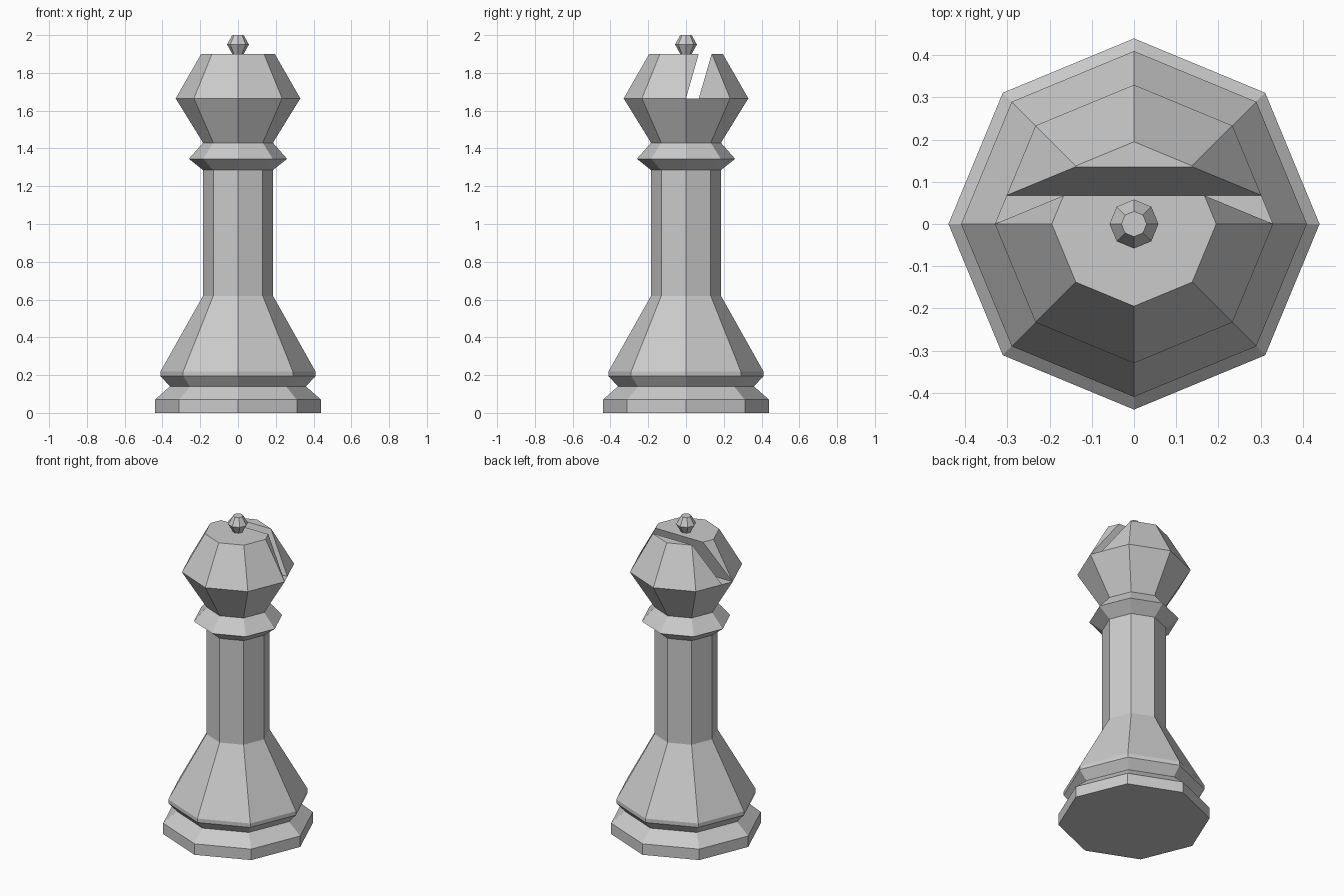
import bpy, bmesh
from math import cos, sin, tau

if "Cube" in bpy.data.objects:
    bpy.data.objects.remove(bpy.data.objects["Cube"])

SIDES = 8

def mesh_object(name, bm):
    bmesh.ops.recalc_face_normals(bm, faces=bm.faces)
    me = bpy.data.meshes.new(name)
    bm.to_mesh(me)
    bm.free()
    ob = bpy.data.objects.new(name, me)
    bpy.context.collection.objects.link(ob)
    return ob

def turned(name, profile):
    """Closed, faceted solid turned from (radius, height) points."""
    bm = bmesh.new()
    rings = [[bm.verts.new((r * cos(tau * i / SIDES), r * sin(tau * i / SIDES), z))
              for i in range(SIDES)] for r, z in profile]
    for a, b in zip(rings, rings[1:]):
        for i in range(SIDES):
            j = (i + 1) % SIDES
            bm.faces.new((a[i], a[j], b[j], b[i]))
    bm.faces.new(rings[0])
    bm.faces.new(rings[-1])
    return mesh_object(name, bm)

# Base, flared skirt, stem, collar and head in one turned piece
body = turned("body", [
    (0.44, 0), (0.44, 0.07), (0.36, 0.14), (0.41, 0.195), (0.41, 0.22),
    (0.185, 0.62), (0.185, 1.285), (0.26, 1.345), (0.185, 1.43),
    (0.33, 1.665), (0.195, 1.90)])

# Small finial on the top
turned("finial", [(0.03, 1.90), (0.058, 1.95), (0.03, 2.0)])

# Slanted slot cutter: parallelogram in y-z, extended above the head
bm = bmesh.new()
slot = [(0.0, 1.665), (0.068, 1.665), (0.164, 2.0), (0.096, 2.0)]
face = bm.faces.new([bm.verts.new((-0.5, y, z)) for y, z in slot])
ext = bmesh.ops.extrude_face_region(bm, geom=[face])
bmesh.ops.translate(bm, vec=(1, 0, 0),
                    verts=[v for v in ext["geom"] if isinstance(v, bmesh.types.BMVert)])
cutter = mesh_object("slot_cutter", bm)
cutter.hide_render = True
cutter.display_type = 'WIRE'

cut = body.modifiers.new("slot", 'BOOLEAN')
cut.operation = 'DIFFERENCE'
cut.solver = 'EXACT'
cut.object = cutter
